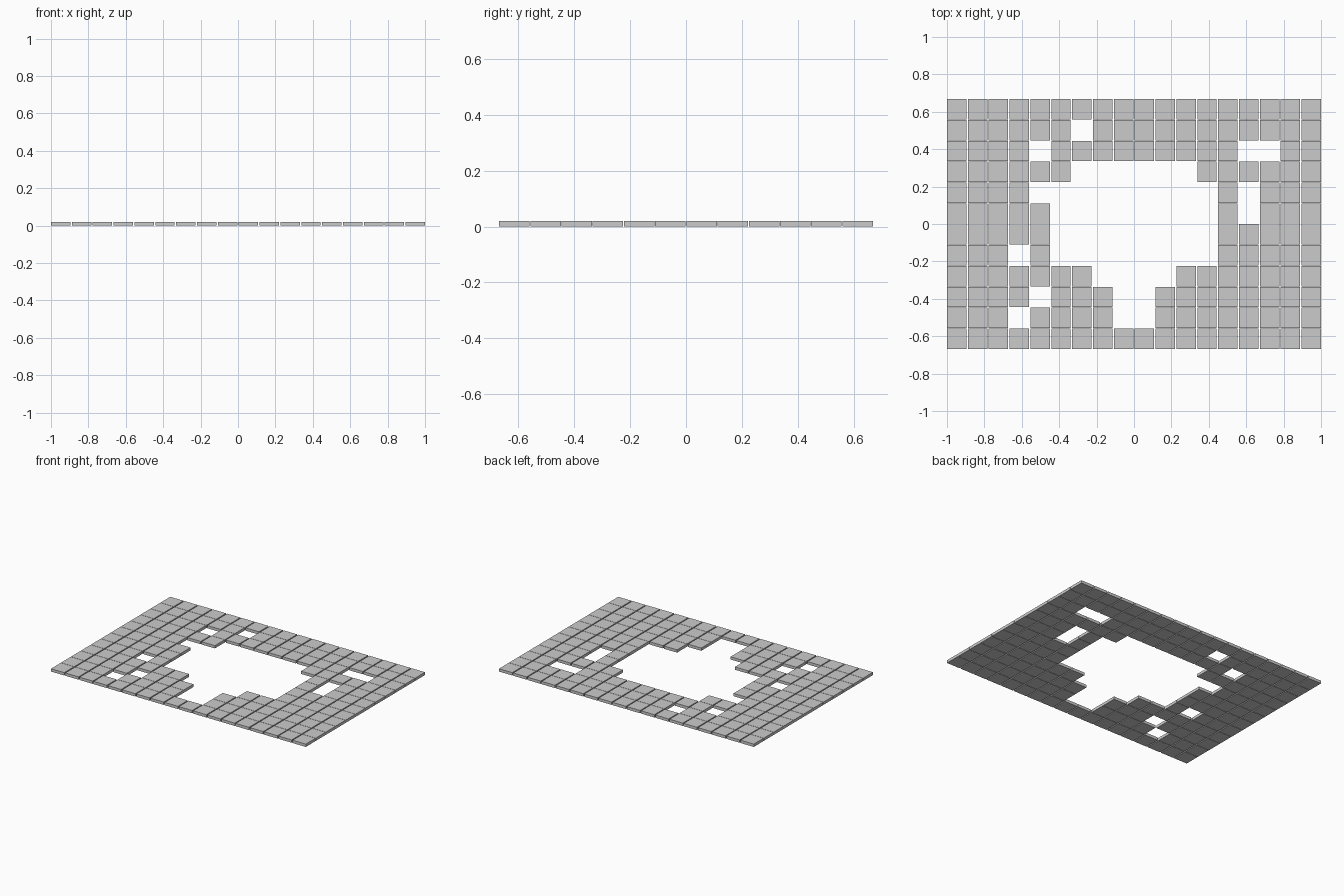
import bpy, bmesh
from mathutils import Matrix, Vector

if "Cube" in bpy.data.objects:
    bpy.data.objects.remove(bpy.data.objects["Cube"])

COLS, ROWS = 18, 12
TILE_X, TILE_Y, TILE_Z = 0.104, 0.109, 0.02
PITCH_X = (2.0 - TILE_X) / (COLS - 1)
PITCH_Y = (1.336 - TILE_Y) / (ROWS - 1)

# Floor plan, back row first: '#' is a tile, '.' is a gap
PLAN = [
    "##################",
    "######.###########",
    "####.#########..##",
    "######......######",
    "####.........#.###",
    "#####........#.###",
    "#####........#####",
    "###.#........#####",
    "#######....#######",
    "####.###..########",
    "###.####..########",
    "##################",
]


def add_tile_row(name, row, y):
    """One row of square floor tiles."""
    bm = bmesh.new()
    for c, mark in enumerate(row):
        if mark == "#":
            x = (c - (COLS - 1) / 2) * PITCH_X
            place = Matrix.LocRotScale(Vector((x, 0, TILE_Z / 2)), None,
                                       Vector((TILE_X, TILE_Y, TILE_Z)))
            bmesh.ops.create_cube(bm, size=1, matrix=place)
    mesh = bpy.data.meshes.new(name)
    bm.to_mesh(mesh)
    bm.free()
    obj = bpy.data.objects.new(name, mesh)
    obj.location.y = y
    bpy.context.collection.objects.link(obj)


# Rows of tiles from back to front
for r, row in enumerate(PLAN):
    add_tile_row(f"tile_row_{r + 1:02d}", row, ((ROWS - 1) / 2 - r) * PITCH_Y)
